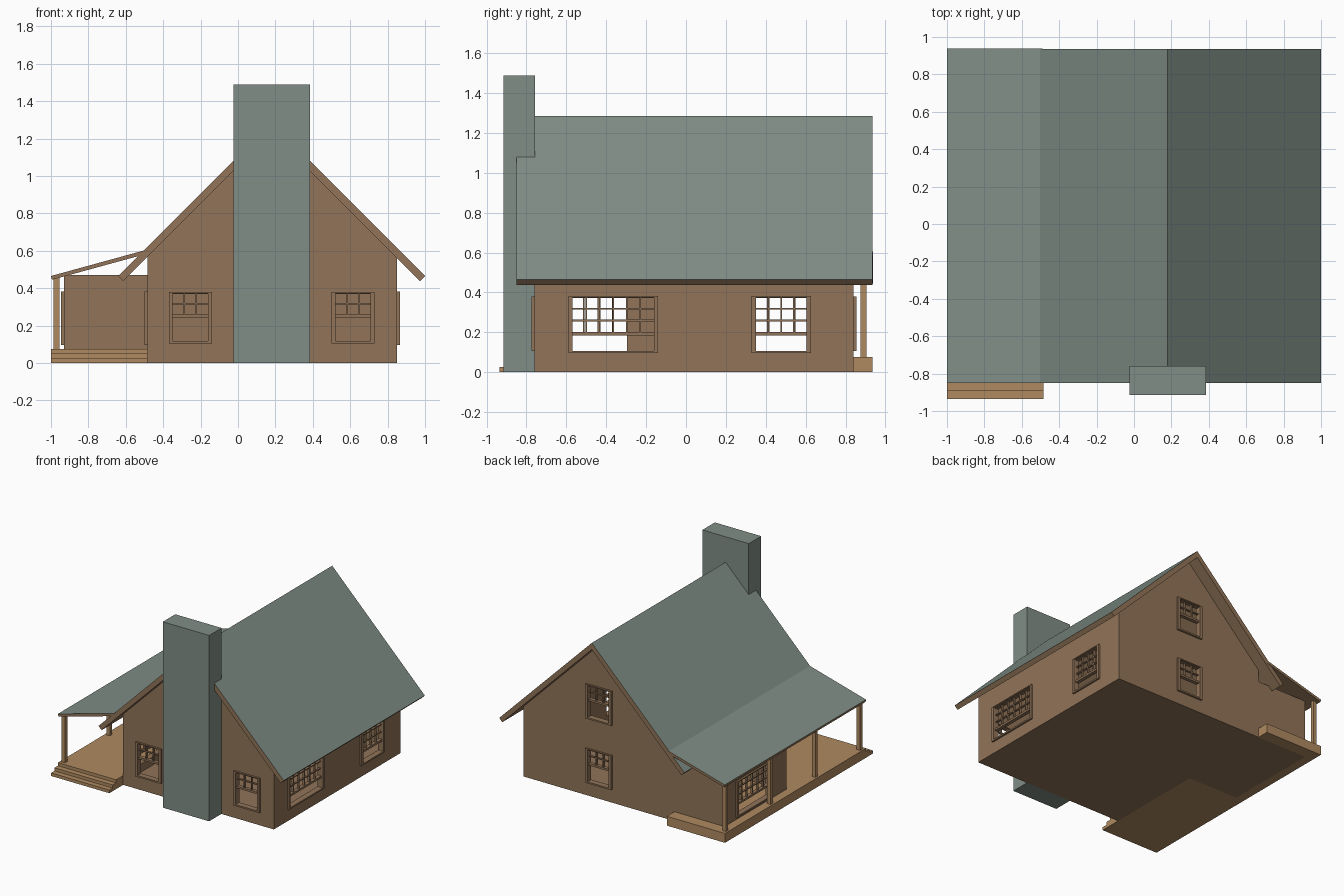
import bpy, bmesh
from mathutils import Matrix, Vector

if "Cube" in bpy.data.objects:
    bpy.data.objects.remove(bpy.data.objects["Cube"])


def material(name, rgb):
    m = bpy.data.materials.new(name)
    m.diffuse_color = (*rgb, 1)
    m.use_nodes = True
    m.node_tree.nodes["Principled BSDF"].inputs["Base Color"].default_value = m.diffuse_color
    return m


ROOF = material("grey_green", (0.216, 0.27, 0.238))
WALL = material("brown_wood", (0.283, 0.174, 0.098))
TAN = material("tan_boards", (0.429, 0.254, 0.119))


def add_box(bm, lo, hi):
    a = [min(p, q) for p, q in zip(lo, hi)]
    b = [max(p, q) for p, q in zip(lo, hi)]
    size = [q - p for p, q in zip(a, b)]
    mid = [(p + q) / 2 for p, q in zip(a, b)]
    bmesh.ops.create_cube(bm, size=1, matrix=Matrix.Translation(mid) @ Matrix.Diagonal((*size, 1)))


def finish(bm, name, *mats):
    bmesh.ops.recalc_face_normals(bm, faces=bm.faces)
    me = bpy.data.meshes.new(name)
    bm.to_mesh(me)
    bm.free()
    for m in mats:
        me.materials.append(m)
    ob = bpy.data.objects.new(name, me)
    bpy.context.collection.objects.link(ob)
    return ob


def boxes(name, mat, *pairs):
    bm = bmesh.new()
    for lo, hi in pairs:
        add_box(bm, lo, hi)
    return finish(bm, name, mat)


def prism(name, profile, y0, y1, *mats):
    """Extrude an xz profile along y; a second material goes on upward faces."""
    bm = bmesh.new()
    f = bm.faces.new([bm.verts.new((x, y0, z)) for x, z in profile])
    r = bmesh.ops.extrude_face_region(bm, geom=[f])
    bmesh.ops.translate(bm, vec=(0, y1 - y0, 0),
                        verts=[v for v in r["geom"] if isinstance(v, bmesh.types.BMVert)])
    bmesh.ops.recalc_face_normals(bm, faces=bm.faces)
    for f in bm.faces:
        if len(mats) > 1 and f.normal.z > 0.3:
            f.material_index = 1
    return finish(bm, name, *mats)


def boolean(ob, tool, op):
    mod = ob.modifiers.new("cut", 'BOOLEAN')
    mod.operation, mod.object, mod.solver = op, tool, 'EXACT'
    bpy.context.view_layer.objects.active = ob
    bpy.ops.object.modifier_apply(modifier=mod.name)
    bpy.data.objects.remove(tool)


# House shell: gabled body plus side room, hollowed out
def gable(x0, x1, z0, peak):
    top = lambda x: peak - abs(x - 0.18)
    return [(x0, z0), (x1, z0), (x1, top(x1)), (0.18, peak), (x0, top(x0))]


T = 0.03
house = prism("house_walls", gable(-0.485, 0.85, 0, 1.236), -0.76, 0.84, WALL)
boolean(house, boxes("room", WALL, ((-0.93, 0.056, 0), (-0.4, 0.84, 0.47))), 'UNION')
boolean(house, prism("inner", gable(-0.485 + T, 0.85 - T, 0.04, 1.236 - T), -0.76 + T, 0.84 - T, WALL), 'DIFFERENCE')
boolean(house, boxes("inner_room", WALL, ((-0.93 + T, 0.056 + T, 0.04), (-0.42, 0.84 - T, 0.47 - T))), 'DIFFERENCE')


# Windows: frame, rail and muntins over a real opening
def window(name, axis, wall, sign, centre, width, z0, z1, split, cols, rows):
    def place(u, d, z):
        return (u, wall + sign * d, z) if axis == 'y' else (wall + sign * d, u, z)

    u0, u1 = centre - width / 2, centre + width / 2
    b = 0.021
    boolean(house, boxes("hole", WALL, (place(u0 + .01, -.06, z0 + .01), place(u1 - .01, .03, z1 - .01))),
            'DIFFERENCE')
    bm = bmesh.new()

    def bar(ua, ub, za, zb, d0=-0.022, d1=-0.004):
        add_box(bm, place(ua, d0, za), place(ub, d1, zb))

    for ua, ub in ((u0, u0 + b), (u1 - b, u1)):
        bar(ua, ub, z0, z1, -0.032, 0.015)
    for za, zb in ((z0, z0 + 0.012), (z1 - 0.008, z1)):
        bar(u0 + b, u1 - b, za, zb, -0.032, 0.015)
    bar(u0 + b, u1 - b, split - 0.008, split + 0.008, -0.028, 0.002)
    for i in range(1, cols):
        u = u0 + b + (width - 2 * b) * i / cols
        bar(u - .004, u + .004, split + .008, z1 - .008)
    for i in range(1, rows):
        z = split + .008 + (z1 - split - .016) * i / rows
        bar(u0 + b, u1 - b, z - .004, z + .004, -0.021, -0.005)
    finish(bm, name, WALL)


window("front_window_left", 'y', -0.76, -1, -0.255, 0.23, 0.105, 0.38, 0.252, 3, 2)
window("front_window_right", 'y', -0.76, -1, 0.615, 0.23, 0.105, 0.38, 0.252, 3, 2)
window("back_window_lower", 'y', 0.84, 1, 0.18, 0.23, 0.105, 0.38, 0.252, 3, 2)
window("back_window_upper", 'y', 0.84, 1, 0.18, 0.23, 0.62, 0.895, 0.767, 3, 2)
window("right_window_wide", 'x', 0.85, 1, -0.365, 0.45, 0.095, 0.383, 0.193, 6, 3)
window("right_window_narrow", 'x', 0.85, 1, 0.478, 0.297, 0.095, 0.383, 0.193, 4, 3)
window("side_room_window", 'x', -0.93, -1, 0.478, 0.45, 0.095, 0.383, 0.193, 6, 3)
window("porch_window", 'x', -0.485, -1, -0.44, 0.33, 0.095, 0.383, 0.193, 4, 3)

# Main roof and lean-to porch roof
prism("main_roof", [(-0.64, 0.465), (0.18, 1.285), (1.0, 0.465), (0.973, 0.438), (0.18, 1.231), (-0.613, 0.438)],
      -0.85, 0.935, WALL, ROOF)
prism("porch_roof", [(-1.0, 0.465), (-0.49, 0.605), (-0.49, 0.583), (-0.995, 0.445)], -0.85, 0.938, WALL, ROOF)

# Chimney
boxes("chimney", ROOF, ((-0.025, -0.915, 0), (0.385, -0.758, 1.488)))

# Porch floor, steps and posts
boxes("porch_floor", TAN, ((-1, -0.85, 0), (-0.485, 0.935, 0.075)))
boxes("porch_steps", TAN, ((-1, -0.893, 0), (-0.485, -0.85, 0.05)), ((-1, -0.935, 0), (-0.485, -0.893, 0.025)))
for i in range(4):
    y = -0.81 + 1.70 * i / 3
    boxes(f"porch_post_{i + 1}", TAN, ((-0.986, y - 0.015, 0.075), (-0.955, y + 0.015, 0.456)))
